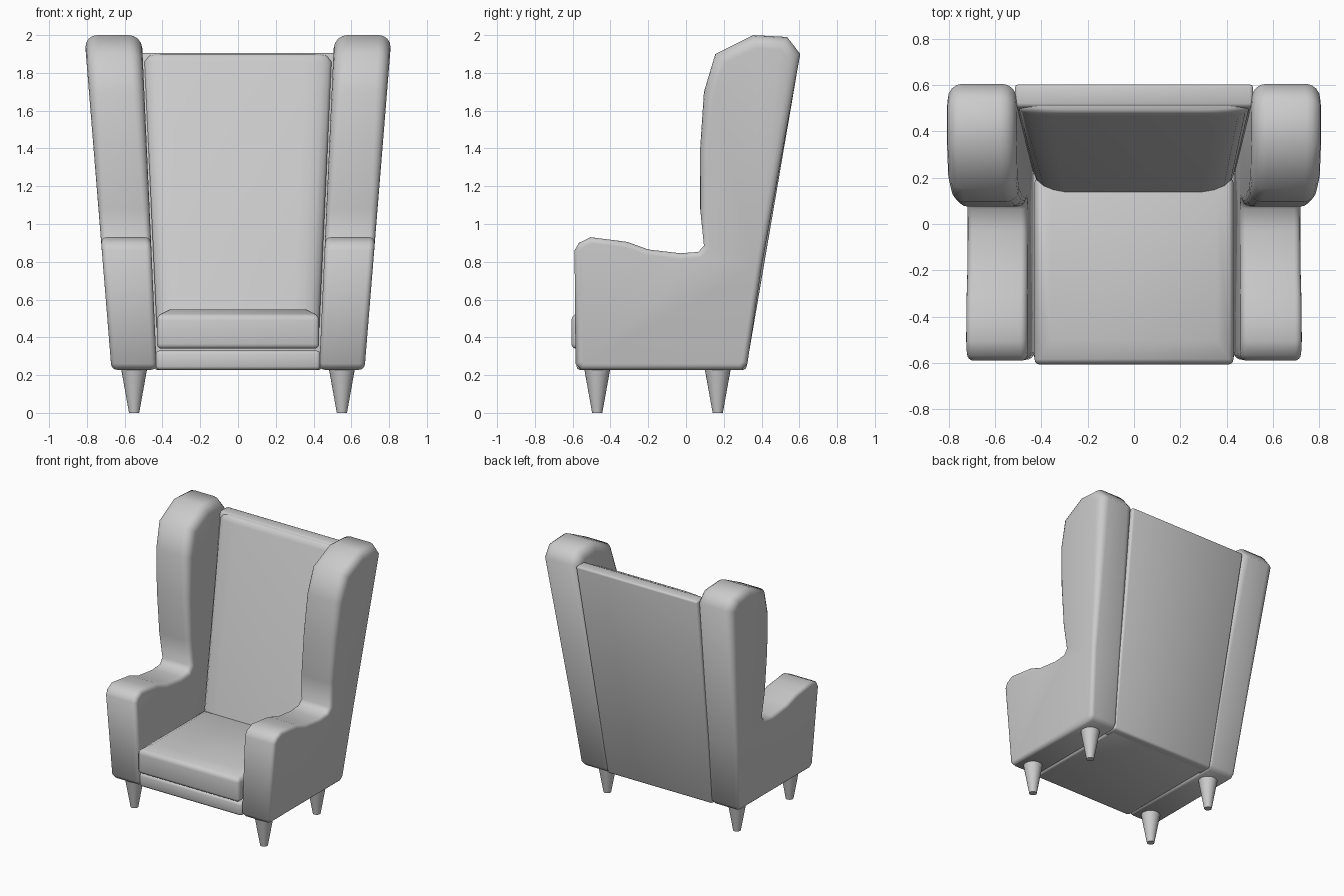
import bpy, bmesh
from math import radians, sin, cos
from mathutils import Vector

cube = bpy.data.objects.get("Cube")
if cube:
    bpy.data.objects.remove(cube, do_unlink=True)

# One upholstery colour for the whole chair
fabric = bpy.data.materials.new("light grey fabric")
fabric.use_nodes = True
GREY = (0.6, 0.6, 0.6, 1)
fabric.diffuse_color = GREY
fabric.node_tree.nodes["Principled BSDF"].inputs["Base Color"].default_value = GREY


def finish(bm, name):
    bmesh.ops.recalc_face_normals(bm, faces=bm.faces)
    mesh = bpy.data.meshes.new(name)
    bm.to_mesh(mesh)
    bm.free()
    mesh.materials.append(fabric)
    obj = bpy.data.objects.new(name, mesh)
    bpy.context.collection.objects.link(obj)
    bpy.ops.object.select_all(action="DESELECT")
    obj.select_set(True)
    bpy.context.view_layer.objects.active = obj
    bpy.ops.object.shade_smooth_by_angle(angle=radians(55))


def loft(rings):
    """Closed solid through matching rings of points."""
    bm = bmesh.new()
    rows = [[bm.verts.new(p) for p in ring] for ring in rings]
    n = len(rows[0])
    for a, b in zip(rows, rows[1:]):
        for i in range(n):
            j = (i + 1) % n
            bm.faces.new((a[i], a[j], b[j], b[i]))
    bm.faces.new(rows[0])
    bm.faces.new(rows[-1])
    return bm


def round_edges(bm, edges, size, segments=3):
    bmesh.ops.bevel(bm, geom=list(edges), offset=size, segments=segments,
                    profile=0.5, affect="EDGES", clamp_overlap=False)


def slab(*levels):
    """Tapered box; each level is (half width, front y, back y, z)."""
    return loft([[(-w, f, z), (w, f, z), (w, b, z), (-w, b, z)]
                 for w, f, b, z in levels])


# Side panels: arm and wing in one outline, leaning outward with height
OUTLINE = [(-0.585, 0.26), (-0.59, 0.86), (-0.567, 0.9), (-0.505, 0.93),
           (-0.41, 0.918), (-0.31, 0.905), (-0.2, 0.865), (-0.03, 0.845),
           (0.065, 0.852), (0.095, 0.885), (0.075, 1.08), (0.075, 1.4),
           (0.095, 1.7), (0.155, 1.9), (0.355, 2.0), (0.535, 1.99),
           (0.605, 1.9), (0.4, 0.77), (0.325, 0.26), (0.295, 0.228),
           (-0.555, 0.228)]


def inset_directions(points):
    """Mitred inward direction at every outline point."""
    pts = [Vector(p) for p in points]
    normals = []
    for a, b in zip(pts, pts[1:] + pts[:1]):
        d = (b - a).normalized()
        normals.append(Vector((d.y, -d.x)))
    return [(normals[i - 1] + n) / (1 + normals[i - 1].dot(n))
            for i, n in enumerate(normals)]


def panel_ring(s, face, angle):
    """Outline pulled in towards one face to give a soft rim."""
    ring = []
    for (y, z), d in zip(OUTLINE, inset_directions(OUTLINE)):
        r = 0.03 + 0.035 * max(0, z - 0.9)
        y += d.x * r * (1 - cos(angle))
        z += d.y * r * (1 - cos(angle))
        step = r * (1 - sin(angle))
        if face == "inner":
            x = 0.43 + 0.045 * (z - 0.23) + step
        else:
            x = 0.67 + 0.081 * (z - 0.23) - step
        ring.append((s * x, y, z))
    return ring


ANGLES = [radians(a) for a in (0, 22, 45, 67, 90)]
for side, s in (("left", 1), ("right", -1)):
    rings = [panel_ring(s, "inner", a) for a in reversed(ANGLES)]
    rings += [panel_ring(s, "outer", a) for a in ANGLES]
    finish(loft(rings), side + "_arm_and_wing")

# Back frame, leaning backward
back = slab((0.445, 0.2, 0.318, 0.228), (0.515, 0.505, 0.605, 1.905))
round_edges(back, back.edges, 0.015, 2)
finish(back, "back_frame")

# Seat base
base = slab((0.435, -0.58, 0.28, 0.228), (0.435, -0.58, 0.28, 0.33))
round_edges(base, base.edges, 0.018, 2)
finish(base, "seat_base")

# Seat cushion with a gently crowned top
seat = slab((0.43, -0.607, 0.2, 0.34), (0.43, -0.607, 0.2, 0.515),
            (0.36, -0.5, 0.13, 0.548))
round_edges(seat, [e for e in seat.edges if max(v.co.z for v in e.verts) < 0.54],
            0.025)
finish(seat, "seat_cushion")

# Back cushion: crowned front with wide rounded sides, thinning upward
rings = []
for w, front, rear, z, crown in ((0.43, 0.115, 0.3, 0.45, 0.1),
                                 (0.495, 0.465, 0.53, 1.86, 0.03),
                                 (0.47, 0.478, 0.53, 1.89, 0.02),
                                 (0.42, 0.492, 0.53, 1.9, 0.01)):
    half = [(w, 1.0), (w - 0.015, 0.6), (w - 0.045, 0.3),
            (w - 0.09, 0.1), (w - 0.14, 0.0)]
    ring = [(x, front + crown * t, z) for x, t in half]
    ring += [(-x, front + crown * t, z) for x, t in reversed(half)]
    rings.append(ring + [(-w, rear, z), (w, rear, z)])
finish(loft(rings), "back_cushion")

# Tapered legs
for end, y in (("front", -0.47), ("rear", 0.168)):
    for side, x in (("left", 0.55), ("right", -0.55)):
        leg = bmesh.new()
        bmesh.ops.create_cone(leg, cap_ends=True, segments=24, radius1=0.027,
                              radius2=0.07, depth=0.24)
        bmesh.ops.translate(leg, verts=leg.verts, vec=Vector((x, y, 0.12)))
        finish(leg, end + "_" + side + "_leg")
